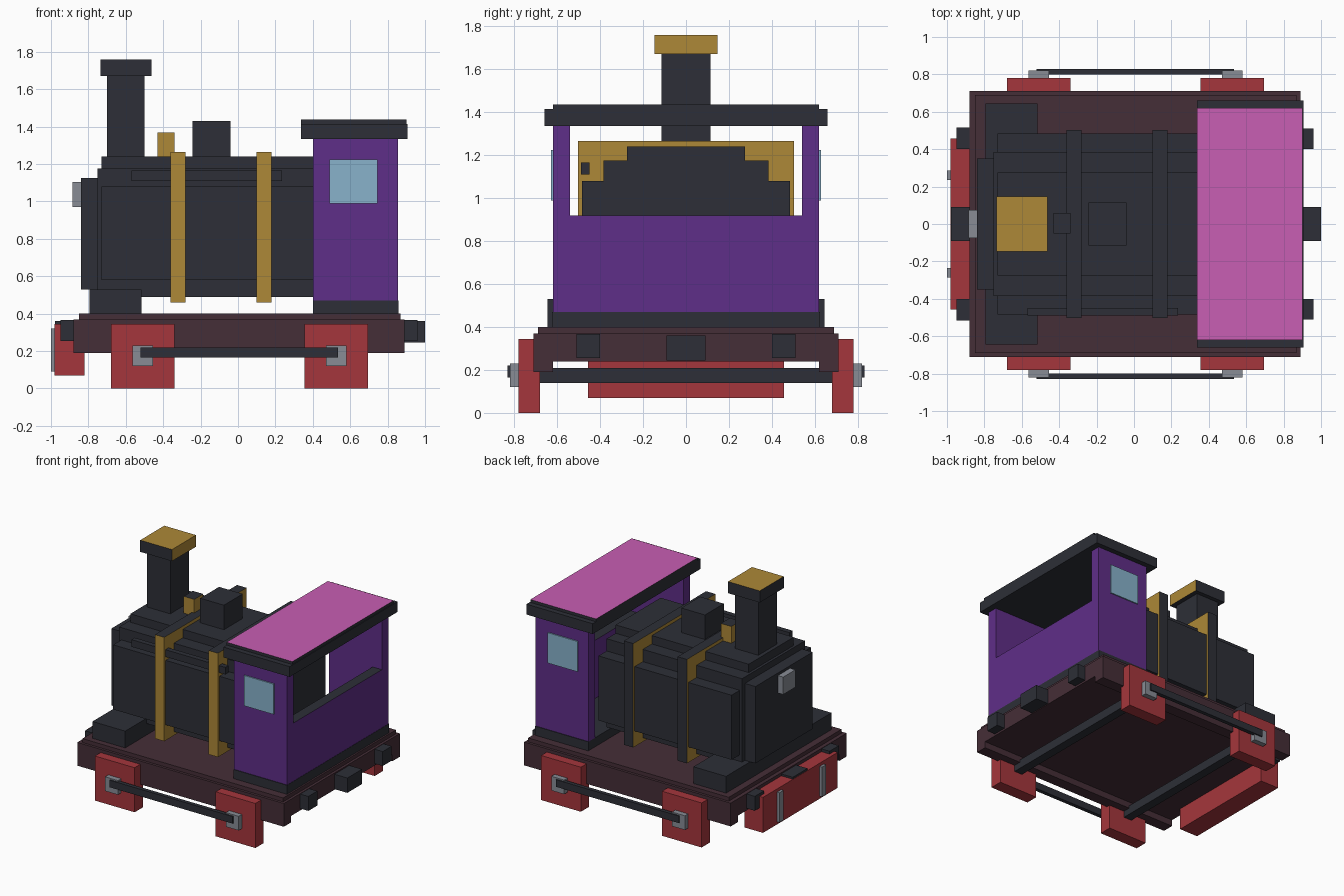
import bpy
from mathutils import Vector

if "Cube" in bpy.data.objects:
    bpy.data.objects.remove(bpy.data.objects["Cube"])


def linear(h):
    out = []
    for i in (0, 2, 4):
        c = int(h[i:i + 2], 16) / 255
        out.append(c / 12.92 if c <= 0.04045 else ((c + 0.055) / 1.055) ** 2.4)
    return (*out, 1.0)


def make_mat(name, h):
    m = bpy.data.materials.new(name)
    m.diffuse_color = linear(h)
    m.use_nodes = True
    m.node_tree.nodes["Principled BSDF"].inputs["Base Color"].default_value = m.diffuse_color
    return m


charcoal = make_mat("charcoal", "2D2F37")
maroon = make_mat("dark_maroon", "452E37")
red = make_mat("red", "A5363C")
purple = make_mat("purple", "5F2E88")
pink = make_mat("pink", "C85EB3")
gold = make_mat("gold", "AD8837")
blue = make_mat("pale_blue", "88B2CB")
grey = make_mat("grey", "888C95")


def box(name, x, y, z, mat, second=None, rule=None):
    """Box from axis ranges; faces whose normal meets the rule get the second colour."""
    verts = [(a, b, c) for a in x for b in y for c in z]
    faces = [(0, 1, 3, 2), (4, 6, 7, 5), (0, 4, 5, 1),
             (2, 3, 7, 6), (0, 2, 6, 4), (1, 5, 7, 3)]
    me = bpy.data.meshes.new(name)
    me.from_pydata(verts, [], faces)
    me.materials.append(mat)
    if second:
        me.materials.append(second)
        for p in me.polygons:
            p.material_index = int(rule(Vector(p.normal)))
    ob = bpy.data.objects.new(name, me)
    bpy.context.collection.objects.link(ob)
    return ob


def pair(name, x, y, z, mat):
    """Box on both sides of the centre line."""
    box(name + "_near", x, (-y[1], -y[0]), z, mat)
    box(name + "_far", x, y, z, mat)


def centred(name, x, half, z, mat, *extra):
    return box(name, x, (-half, half), z, mat, *extra)


def faces_up(n):
    return n.z > 0.5


# Chassis
centred("deck", (-0.85, 0.87), 0.69, (0.24, 0.40), maroon)
pair("side_beam", (-0.88, 0.89), (0.62, 0.71), (0.19, 0.37), maroon)
for name, x in (("front_beam", (-0.88, -0.84)), ("rear_beam", (0.86, 0.89))):
    centred(name, x, 0.62, (0.24, 0.37), maroon)

# Wheels, axles and coupling rods
for name, x in (("front", -0.51), ("rear", 0.525)):
    pair(name + "_wheel", (x - 0.17, x + 0.17), (0.68, 0.78), (0, 0.345), red)
    pair(name + "_hub", (x - 0.055, x + 0.055), (0.78, 0.82), (0.12, 0.23), grey)
    centred(name + "_axle", (x - 0.035, x + 0.035), 0.68, (0.14, 0.21), charcoal)
pair("coupling_rod", (-0.52, 0.535), (0.80, 0.83), (0.165, 0.22), charcoal)

# Front guard, buffers and couplings
centred("front_guard", (-0.98, -0.82), 0.457, (0.07, 0.345), red)
pair("guard_bar", (-1.0, -0.98), (0.235, 0.285), (0.09, 0.32), grey)
centred("front_coupling", (-0.978, -0.85), 0.09, (0.25, 0.36), charcoal)
centred("rear_coupling", (0.88, 1.0), 0.09, (0.245, 0.36), charcoal)
pair("front_buffer", (-0.95, -0.85), (0.40, 0.515), (0.255, 0.367), charcoal)
pair("rear_buffer", (0.88, 0.96), (0.40, 0.51), (0.255, 0.367), charcoal)

# Boiler built from stepped boxes
centred("boiler_core", (-0.73, 0.41), 0.275, (0.49, 1.24), charcoal)
centred("boiler_middle", (-0.75, 0.41), 0.385, (0.49, 1.175), charcoal)
centred("boiler_sides", (-0.73, 0.41), 0.485, (0.58, 1.08), charcoal)
centred("smokebox", (-0.84, -0.74), 0.35, (0.53, 1.125), charcoal)
centred("saddle", (-0.795, -0.515), 0.645, (0.40, 0.53), charcoal)
centred("headlamp", (-0.885, -0.84), 0.075, (0.97, 1.105), grey)
box("side_pipe", (-0.57, 0.235), (-0.49, -0.45), (1.11, 1.165), charcoal)

# Boiler bands
for i, x in enumerate((-0.32, 0.14)):
    centred(f"boiler_band_{i + 1}", (x - 0.04, x + 0.04), 0.503, (0.46, 1.265),
            gold, charcoal, lambda n: n.z > 0.5 or n.y > 0.5)

# Chimney, whistle and dome
centred("chimney", (-0.70, -0.50), 0.115, (1.22, 1.67), charcoal)
centred("chimney_cap", (-0.735, -0.463), 0.147, (1.67, 1.76),
        charcoal, gold, lambda n: n.z > 0.5 or n.x > 0.5)
box("whistle", (-0.43, -0.34), (-0.05, 0.06), (1.23, 1.37), gold, charcoal, faces_up)
centred("dome", (-0.243, -0.04), 0.115, (1.23, 1.43), charcoal)

# Cab
centred("cab_base", (0.40, 0.857), 0.625, (0.40, 0.47), charcoal)
pair("cab_side", (0.40, 0.855), (0.54, 0.62), (0.47, 1.34), purple)
centred("cab_back", (0.775, 0.855), 0.54, (0.47, 0.92), purple, charcoal, faces_up)
pair("cab_window", (0.49, 0.745), (0.62, 0.629), (0.99, 1.225), blue)
centred("roof_edge", (0.338, 0.905), 0.66, (1.335, 1.415), charcoal)
centred("roof_top", (0.336, 0.90), 0.62, (1.415, 1.437), charcoal, pink, faces_up)
